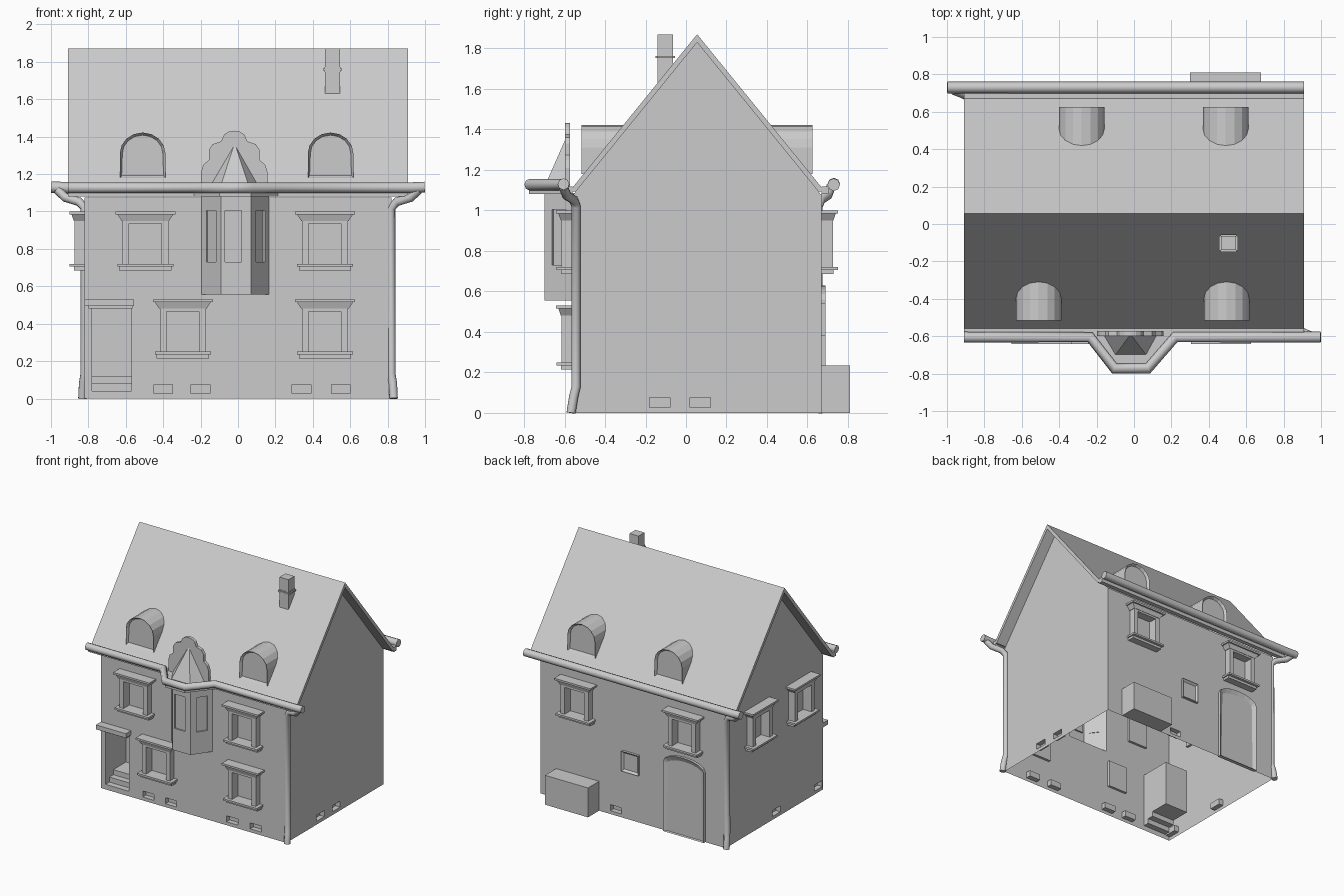
import bpy, bmesh, math
from mathutils import Matrix, Vector

if "Cube" in bpy.data.objects:
    bpy.data.objects.remove(bpy.data.objects["Cube"])

I = Matrix.Identity(4)
YC, YF, YB, XW = 0.055, -0.56, 0.67, 0.82        # ridge line, front wall, back wall, side walls
SLOPE, APEX = 1.23, 1.87
HALF_TURN = Matrix.Translation((0, YC, 0)) @ Matrix.Rotation(math.pi, 4, 'Z') @ Matrix.Translation((0, -YC, 0))

def at(x, y, deg=0, z=0):
    """Wall frame: local x along the wall, local -y outward."""
    return Matrix.Translation((x, y, z)) @ Matrix.Rotation(math.radians(deg), 4, 'Z')

def loft(bm, a, b, M=I):
    """Closed solid between two matching loops; returns both end caps."""
    va = [bm.verts.new(M @ Vector(p)) for p in a]
    vb = [bm.verts.new(M @ Vector(p)) for p in b]
    n = len(va)
    for i in range(n):
        j = (i + 1) % n
        bm.faces.new((va[i], va[j], vb[j], vb[i]))
    return bm.faces.new(va[::-1]), bm.faces.new(vb)

def box(bm, x0, x1, y0, y1, z0, z1, M=I):
    loop = lambda z: [(x0, y0, z), (x1, y0, z), (x1, y1, z), (x0, y1, z)]
    return loft(bm, loop(z0), loop(z1), M)

def prism_z(bm, pts, z0, z1, M=I):
    return loft(bm, [(x, y, z0) for x, y in pts], [(x, y, z1) for x, y in pts], M)

def prism_x(bm, pts, x0, x1, M=I):
    return loft(bm, [(x0, y, z) for y, z in pts], [(x1, y, z) for y, z in pts], M)

def make(name, bm):
    bmesh.ops.recalc_face_normals(bm, faces=bm.faces[:])
    me = bpy.data.meshes.new(name)
    bm.to_mesh(me)
    bm.free()
    ob = bpy.data.objects.new(name, me)
    bpy.context.collection.objects.link(ob)
    return ob

def boolean(ob, other, op):
    m = ob.modifiers.new(op, 'BOOLEAN')
    m.operation, m.object, m.solver = op, other, 'EXACT'

def tube(name, pts, r, M=I):
    cu = bpy.data.curves.new(name, 'CURVE')
    cu.dimensions, cu.bevel_depth, cu.bevel_resolution, cu.use_fill_caps = '3D', r, 2, True
    sp = cu.splines.new('POLY')
    sp.points.add(len(pts) - 1)
    for p, co in zip(sp.points, pts):
        p.co = (*(M @ Vector(co)), 1)
    ob = bpy.data.objects.new(name, cu)
    bpy.context.collection.objects.link(ob)
    bpy.ops.object.select_all(action='DESELECT')
    ob.select_set(True)
    bpy.context.view_layer.objects.active = ob
    bpy.ops.object.convert(target='MESH')
    bpy.ops.object.shade_smooth_by_angle(angle=math.radians(50))

# ---- placement tables
windows = [(at(-0.495, YF), 0.685), (at(0.465, YF), 0.685), (at(-0.295, YF), 0.215), (at(0.465, YF), 0.215),
           (at(-XW, 0.28, -90), 0.685), (at(-XW, -0.25, -90), 0.685),
           (at(0.48, YB, 180), 0.685), (at(-0.47, YB, 180), 0.685)]
vents = [at(x, YF) for x in (-0.4, -0.2, 0.34, 0.55)] + [at(XW, y, 90) for y in (-0.13, 0.07)] \
      + [at(-XW, y, -90) for y in (0.03, -0.5)] + [at(0.15, YB, 180)]
bay_windows = [(at(-0.025, -0.70), 0.045), (at(-0.1475, -0.635, -53.1), 0.042), (at(0.12, -0.627, 55.8), 0.042)]

# ---- wall shell with bay, recesses and entrance stairs
eave = APEX - 0.04 - SLOPE * (YC - YF)
bm = bmesh.new()
prism_x(bm, [(YF, 0), (YB, 0), (YB, eave), (YC, APEX - 0.04), (YF, eave)], -XW, XW)
walls = make("walls", bm)
bm = bmesh.new()
prism_z(bm, [(-0.195, -0.5), (-0.195, YF), (-0.09, -0.70), (0.07, -0.70), (0.165, YF), (0.165, -0.5)], 0.555, 1.085)
bay = make("bay_helper", bm)
bm = bmesh.new()
for M, z in windows:
    box(bm, -0.087, 0.087, -0.02, 0.02, z + 0.035, z + 0.255, M)
for M in vents:
    box(bm, -0.05, 0.05, -0.02, 0.04, 0.027, 0.075, M)
for M, w in bay_windows:
    box(bm, -w, w, -0.03, 0.012, 0.73, 1.005, M)
prism_x(bm, [(-0.65, -0.05), (-0.56, -0.05), (-0.56, 0.04), (-0.51, 0.04), (-0.51, 0.08), (-0.46, 0.08),
             (-0.46, 0.12), (-0.30, 0.12), (-0.30, 0.485), (-0.65, 0.485)], -0.78, -0.57, at(0, -0.0015))
cutter = make("recess_helper", bm)
boolean(walls, bay, 'UNION')
boolean(walls, cutter, 'DIFFERENCE')
bpy.context.view_layer.objects.active = walls
for m in list(walls.modifiers):
    bpy.ops.object.modifier_apply(modifier=m.name)
for helper in (bay, cutter):
    bpy.data.objects.remove(helper)
bm = bmesh.new()                                   # open underside and roof void
bm.from_mesh(walls.data)
drop = [f for f in bm.faces if all(abs(v.co.z) < 1e-4 for v in f.verts) or (f.normal.z > 0.3 and abs(f.normal.y) > 0.3)]
bmesh.ops.delete(bm, geom=drop, context='FACES')
bm.to_mesh(walls.data)
bm.free()

# ---- window surrounds: jambs, head, flared lintel, cap, sill
for M, z in windows:
    bm = bmesh.new()
    N = M @ Matrix.Translation((0, 0, z))
    for a, b in ((-0.123, -0.087), (0.087, 0.123)):
        box(bm, a, b, -0.055, 0, 0.03, 0.27, N)
    box(bm, -0.087, 0.087, -0.055, 0, 0.25, 0.27, N)
    ring = lambda w, d, h: [(-w, 0, h), (-w, -d, h), (w, -d, h), (w, 0, h)]
    loft(bm, ring(0.127, 0.058, 0.265), ring(0.15, 0.07, 0.3), N)
    box(bm, -0.16, 0.16, -0.082, 0, 0.3, 0.315, N)
    box(bm, -0.15, 0.15, -0.08, 0, 0.02, 0.035, N)
    box(bm, -0.14, 0.14, -0.058, 0, 0, 0.02, N)
    make("window_surround", bm)

# ---- roof slab
bm = bmesh.new()
e, t = 0.63, 0.6
prism_x(bm, [(YC - e, APEX - SLOPE * e), (YC, APEX), (YC + e, APEX - SLOPE * e),
             (YC + t, APEX - 0.04 - SLOPE * t), (YC, APEX - 0.04), (YC - t, APEX - 0.04 - SLOPE * t)], -0.91, 0.91)
make("roof", bm)

# ---- arched dormers that end on the roof slope
arch = [(0.122, 1.18)] + [(0.122 * math.cos(math.pi * i / 8), 1.31 + 0.112 * math.sin(math.pi * i / 8))
                          for i in range(9)] + [(-0.122, 1.18)]
for x, M in ((-0.51, I), (0.495, I), (0.28, HALF_TURN), (-0.49, HALF_TURN)):
    bm = bmesh.new()
    front, _ = loft(bm, [(x + u, -0.515, z) for u, z in arch],
                    [(x + u, YC - (APEX - 0.02 - z) / SLOPE, z) for u, z in arch], M)
    bmesh.ops.recalc_face_normals(bm, faces=bm.faces[:])
    bmesh.ops.inset_region(bm, faces=[front], thickness=0.014)
    bmesh.ops.translate(bm, verts=front.verts[:], vec=-front.normal * 0.02)
    make("dormer", bm)

# ---- bay roof: half pyramid and scalloped panel
bm = bmesh.new()
base = [(-0.165, -0.59, 1.115), (-0.1, -0.70, 1.115), (0.065, -0.70, 1.115), (0.125, -0.59, 1.115)]
vs = [bm.verts.new(p) for p in base]
top = bm.verts.new((-0.018, -0.59, 1.365))
for i in range(4):
    bm.faces.new((vs[i], vs[(i + 1) % 4], top))
bm.faces.new(vs)
make("bay_roof", bm)
half = [(0.175, 1.11), (0.178, 1.21), (0.165, 1.25), (0.135, 1.275), (0.135, 1.33), (0.115, 1.36),
        (0.07, 1.375), (0.055, 1.41), (0.03, 1.427)]
outline = half + [(0, 1.432)] + [(-u, z) for u, z in reversed(half)]
bm = bmesh.new()
loft(bm, [(u - 0.02, -0.598, z) for u, z in outline], [(u - 0.02, -0.573, z) for u, z in outline])
make("scalloped_panel", bm)

# ---- eave boards, gutters and downpipes
bm = bmesh.new()
prism_z(bm, [(-0.91, YF), (-0.91, -0.595), (-0.235, -0.595), (-0.1, -0.775), (0.07, -0.775), (0.215, -0.595),
             (0.91, -0.595), (0.91, YF)], 1.08, 1.118)
box(bm, -0.91, 0.91, YB, 0.705, 1.08, 1.118)
make("eave_boards", bm)
gz = 1.127
tube("front_gutter", [(-0.91, -0.605, gz), (-0.235, -0.605, gz), (-0.105, -0.772, gz), (0.075, -0.772, gz),
                      (0.22, -0.605, gz), (0.93, -0.605, gz), (0.998, -0.605, gz + 0.003)], 0.029)
tube("back_gutter", [(0.91, 0.73, gz), (-0.93, 0.73, gz), (-0.998, 0.73, gz + 0.003)], 0.031)
pipe = [(0.965, -0.605, 1.115), (0.925, -0.59, 1.075), (0.85, -0.555, 1.052), (0.82, -0.543, 1.02),
        (0.82, -0.543, 0.13), (0.828, -0.555, 0.08), (0.832, -0.568, 0.0)]
tube("front_downpipe", pipe, 0.024)
tube("back_downpipe", pipe, 0.024, HALF_TURN)

# ---- entrance canopy
bm = bmesh.new()
box(bm, -0.82, -0.555, -0.625, YF, 0.495, 0.53)
box(bm, -0.80, -0.565, -0.60, YF, 0.48, 0.495)
make("entrance_canopy", bm)

# ---- chimney with collar
bm = bmesh.new()
box(bm, 0.465, 0.545, -0.14, -0.065, 1.6, APEX)
make("chimney", bm)
c = (0.455, 0.555, -0.15, -0.055)
bm = bmesh.new()
box(bm, *c, 1.745, 1.772)
bmesh.ops.bevel(bm, geom=bm.edges[:], offset=0.008, segments=2, affect='EDGES')
make("chimney_collar", bm)

# ---- back door, small back window, lean-to box
door = [(-0.18, 0)] + [(-0.18 * math.cos(math.pi * i / 8), 0.56 + 0.07 * math.sin(math.pi * i / 8))
                       for i in range(9)] + [(0.18, 0)]
pane = [(-0.075, 0.38), (-0.075, 0.54), (0.075, 0.54), (0.075, 0.38)]
for name, pts, x, w in (("back_door", door, -0.46, 0.035), ("small_back_window", pane, 0.015, 0.022)):
    bm = bmesh.new()
    front, _ = loft(bm, [(u, -0.02, z) for u, z in pts], [(u, 0.01, z) for u, z in pts], at(x, YB, 180))
    bmesh.ops.recalc_face_normals(bm, faces=bm.faces[:])
    bmesh.ops.inset_region(bm, faces=[front], thickness=w)
    for v in front.verts:
        v.co.y -= 0.016
        if v.co.z < 0.1:
            v.co.z = 0.004
    make(name, bm)
bm = bmesh.new()
box(bm, 0.30, 0.68, YB, 0.81, 0, 0.235)
make("back_storage_box", bm)
